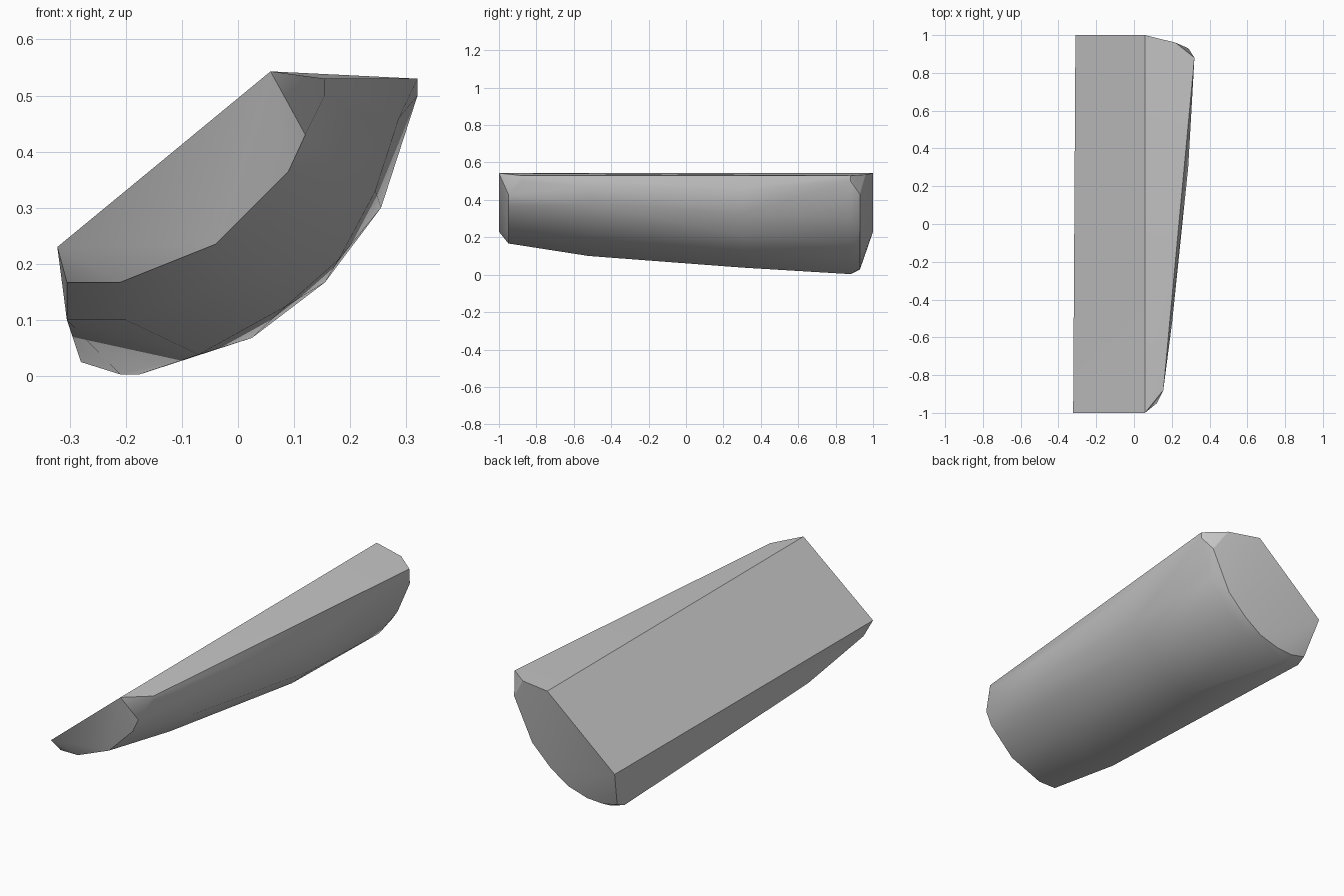
import bpy
import bmesh
import math

cube = bpy.data.objects.get("Cube")
if cube:
    bpy.data.objects.remove(cube)

grey = bpy.data.materials.new("plain grey")
grey.use_nodes = True
colour = (0.56, 0.56, 0.56, 1)
grey.diffuse_color = colour
grey.node_tree.nodes["Principled BSDF"].inputs["Base Color"].default_value = colour

# Cross-sections: y position, then (x, z) from the left wall around the belly
sections = [
    # front rim
    (-.95, [(-.305, .167), (-.21, .167), (-.04, .235), (.09, .365), (.12, .43)]),
    # front upper corner
    (-.88, [(.155, .5), (.155, .53)]),
    # swelling body
    (-.52, [(-.305, .1), (-.2, .1), (-.007, .175), (.124, .295),
            (.17, .378), (.202, .47)]),
    (.3, [(-.07, .038), (.085, .124), (.18, .208), (.245, .33), (.287, .46)]),
    # widest part
    (.88, [(-.28, .025), (-.21, .003), (-.175, .003), (.025, .068),
           (.155, .167), (.255, .3), (.32, .5), (.32, .53)]),
    # back rim and its chamfered upper corner
    (.93, [(-.275, .045), (-.2, .028), (-.112, .033), (-.006, .065),
           (.09, .13), (.19, .228), (.288, .43)]),
    (.96, [(.22, .535)]),
]
points = [(x, y, z) for y, outline in sections for x, z in outline]

# Straight edges of the slanted top plate
for y, x in ((-1, -.322), (1, -.31)):
    points.extend([(x, y, .23), (.058, y, .543)])

# Closed convex shell
bm = bmesh.new()
for p in points:
    bm.verts.new(p)
hull = bmesh.ops.convex_hull(bm, input=bm.verts)
loose = {g for g in hull["geom_interior"] + hull["geom_unused"]
         if isinstance(g, bmesh.types.BMVert)}
bmesh.ops.delete(bm, geom=list(loose), context='VERTS')
bmesh.ops.recalc_face_normals(bm, faces=bm.faces)
mesh = bpy.data.meshes.new("wedge_body")
bm.to_mesh(mesh)
bm.free()
mesh.materials.append(grey)
body = bpy.data.objects.new("wedge_body", mesh)
bpy.context.collection.objects.link(body)

bpy.ops.object.select_all(action='DESELECT')
body.select_set(True)
bpy.context.view_layer.objects.active = body
bpy.ops.object.shade_smooth_by_angle(angle=math.radians(28))
